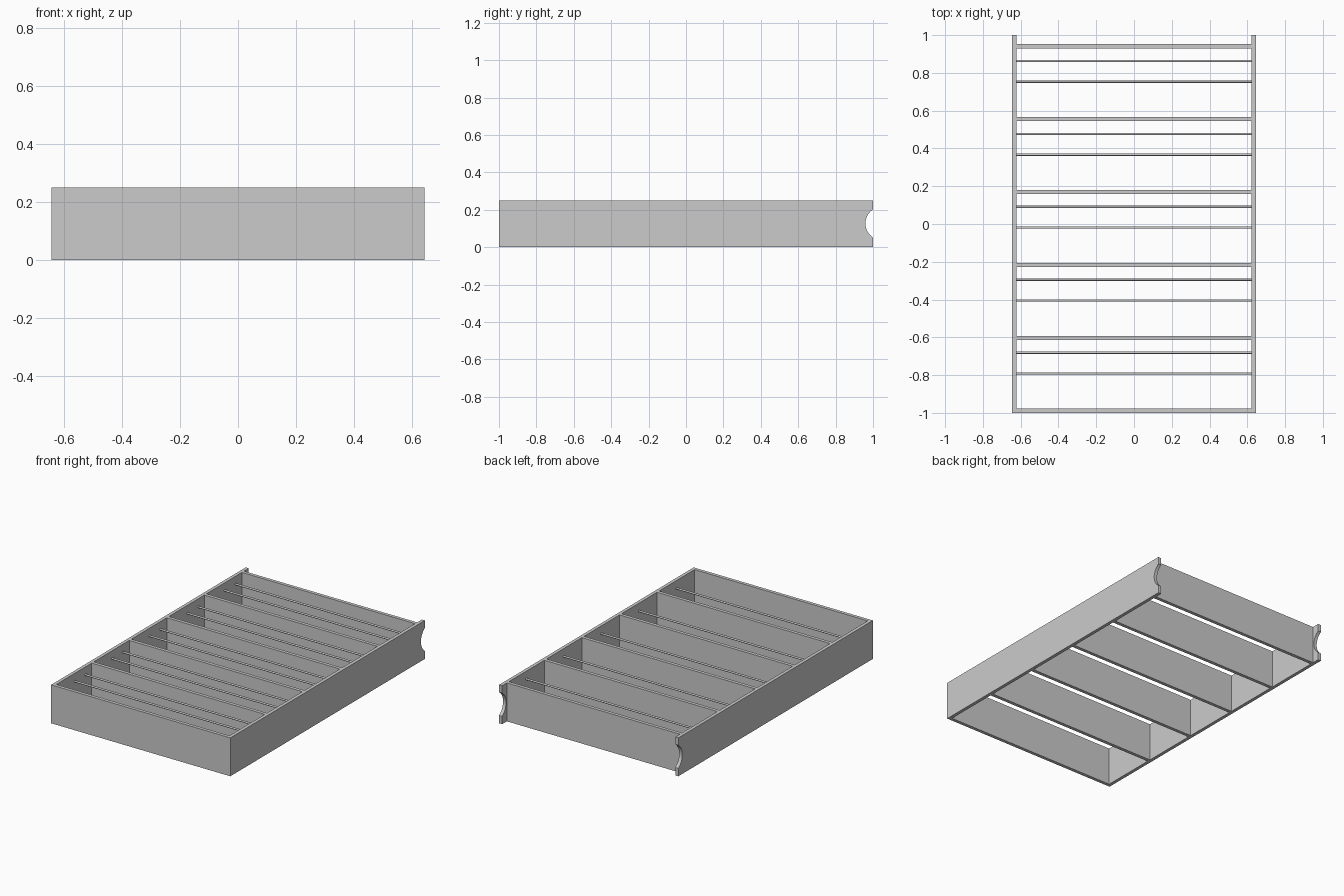
import bpy, bmesh, math
from mathutils import Matrix

if "Cube" in bpy.data.objects:
    bpy.data.objects.remove(bpy.data.objects["Cube"])

W, H = 0.645, 0.25        # half width, height
T = 0.022                 # board thickness
INNER = W - T             # inner half width
PITCH = 0.386             # divider spacing
FRONT = -1 + T / 2        # centre line of the front board

grey = bpy.data.materials.new("light grey")
grey.diffuse_color = (0.6, 0.6, 0.6, 1)
grey.use_nodes = True
grey.node_tree.nodes["Principled BSDF"].inputs["Base Color"].default_value = grey.diffuse_color


def finish(name, bm):
    bmesh.ops.recalc_face_normals(bm, faces=bm.faces)
    mesh = bpy.data.meshes.new(name)
    bm.to_mesh(mesh)
    bm.free()
    mesh.materials.append(grey)
    obj = bpy.data.objects.new(name, mesh)
    bpy.context.collection.objects.link(obj)
    return obj


def board(name, y):
    bm = bmesh.new()
    bmesh.ops.create_cube(bm, size=1, matrix=Matrix.Translation((0, y, H / 2))
                          @ Matrix.Diagonal((2 * INNER, T, H, 1)))
    finish(name, bm)


def rod(name, y):
    bm = bmesh.new()
    bmesh.ops.create_cone(bm, cap_ends=True, segments=16, radius1=0.006, radius2=0.006,
                          depth=2 * INNER, matrix=Matrix.Translation((0, y, 0.2))
                          @ Matrix.Rotation(math.pi / 2, 4, 'Y'))
    for f in bm.faces:
        f.smooth = len(f.verts) == 4
    for e in bm.edges:
        e.smooth = all(len(f.verts) == 4 for f in e.link_faces)
    finish(name, bm)


def side(name, x):
    # side profile with a round notch in the back end
    r, half, zc = 0.09, 0.075, 0.127
    a = math.asin(half / r)
    yc = 1 + r * math.cos(a)
    arc = [(yc - r * math.cos(t), zc + r * math.sin(t))
           for t in (-a + 2 * a * i / 24 for i in range(25))]
    profile = [(-1, 0), (1, 0)] + arc + [(1, H), (-1, H)]
    bm = bmesh.new()
    face = bm.faces.new([bm.verts.new((x, y, z)) for y, z in profile])
    ext = bmesh.ops.extrude_face_region(bm, geom=[face])
    moved = [v for v in ext["geom"] if isinstance(v, bmesh.types.BMVert)]
    bmesh.ops.translate(bm, verts=moved, vec=(T, 0, 0))
    finish(name, bm)


# side walls
side("left_side", -W)
side("right_side", INNER)

# front board, then each divider with its two thin rods
board("front_board", FRONT)
for i in range(1, 6):
    y = FRONT + PITCH * i
    board(f"divider_{i}", y)
    rod(f"rod_near_{i}", y - 0.188)
    rod(f"rod_far_{i}", y - 0.078)
